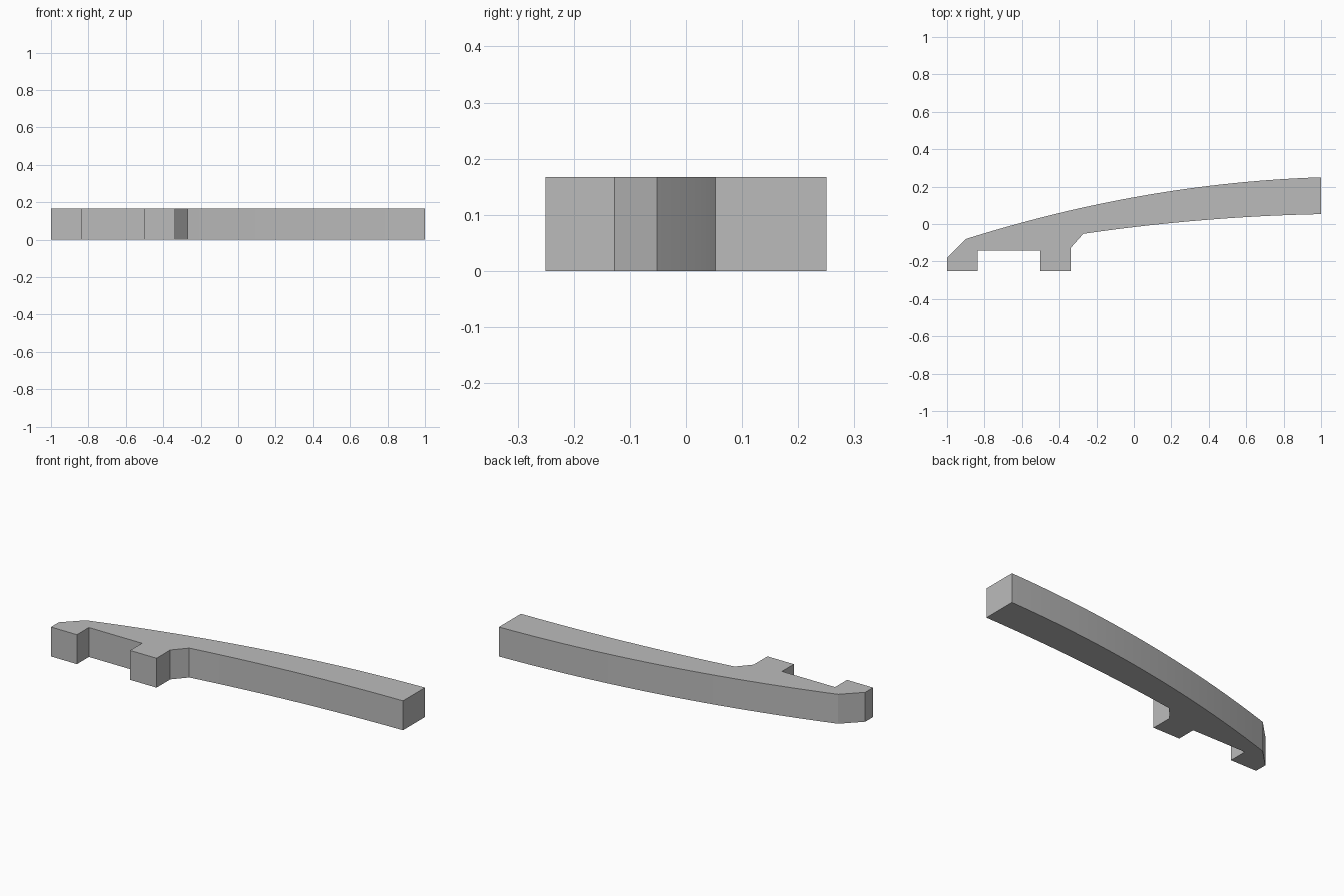
import bpy
import bmesh
from mathutils import Vector

cube = bpy.data.objects.get("Cube")
if cube:
    bpy.data.objects.remove(cube, do_unlink=True)

HEIGHT = 0.167
SEGMENTS = 24


def bowed(start, end, rise):
    """Points along a shallow arc that rises above the chord by `rise`."""
    a, b = Vector(start), Vector(end)
    points = []
    for i in range(SEGMENTS + 1):
        t = i / SEGMENTS
        p = a.lerp(b, t)
        points.append((p.x, p.y + 4 * rise * t * (1 - t)))
    return points


# Outline: two feet with a gap, then the curved arm and its chamfered tip
feet = [(-1, -0.18), (-1, -0.25), (-0.837, -0.25), (-0.837, -0.143),
        (-0.503, -0.143), (-0.503, -0.25), (-0.337, -0.25), (-0.337, -0.127)]
inner_edge = bowed((-0.27, -0.052), (1, 0.053), 0.02)
outer_edge = bowed((1, 0.25), (-0.9, -0.08), 0.067)
outline = feet + inner_edge + outer_edge

# Extrude the outline into a solid bar
bm = bmesh.new()
base = bm.faces.new([bm.verts.new((x, y, 0)) for x, y in outline])
result = bmesh.ops.extrude_face_region(bm, geom=[base], use_keep_orig=True)
top = [v for v in result["geom"] if isinstance(v, bmesh.types.BMVert)]
bmesh.ops.translate(bm, verts=top, vec=(0, 0, HEIGHT))
bmesh.ops.recalc_face_normals(bm, faces=bm.faces)
mesh = bpy.data.meshes.new("curved_handle")
bm.to_mesh(mesh)
bm.free()

handle = bpy.data.objects.new("curved_handle", mesh)
bpy.context.collection.objects.link(handle)

# Plain grey finish
grey = bpy.data.materials.new("plain_grey")
grey.use_nodes = True
colour = (0.5, 0.5, 0.5, 1)
grey.diffuse_color = colour
grey.node_tree.nodes["Principled BSDF"].inputs["Base Color"].default_value = colour
mesh.materials.append(grey)

# Smooth the bowed sides, keep corners crisp
bpy.ops.object.select_all(action="DESELECT")
handle.select_set(True)
bpy.context.view_layer.objects.active = handle
bpy.ops.object.shade_smooth_by_angle(angle=0.35)
